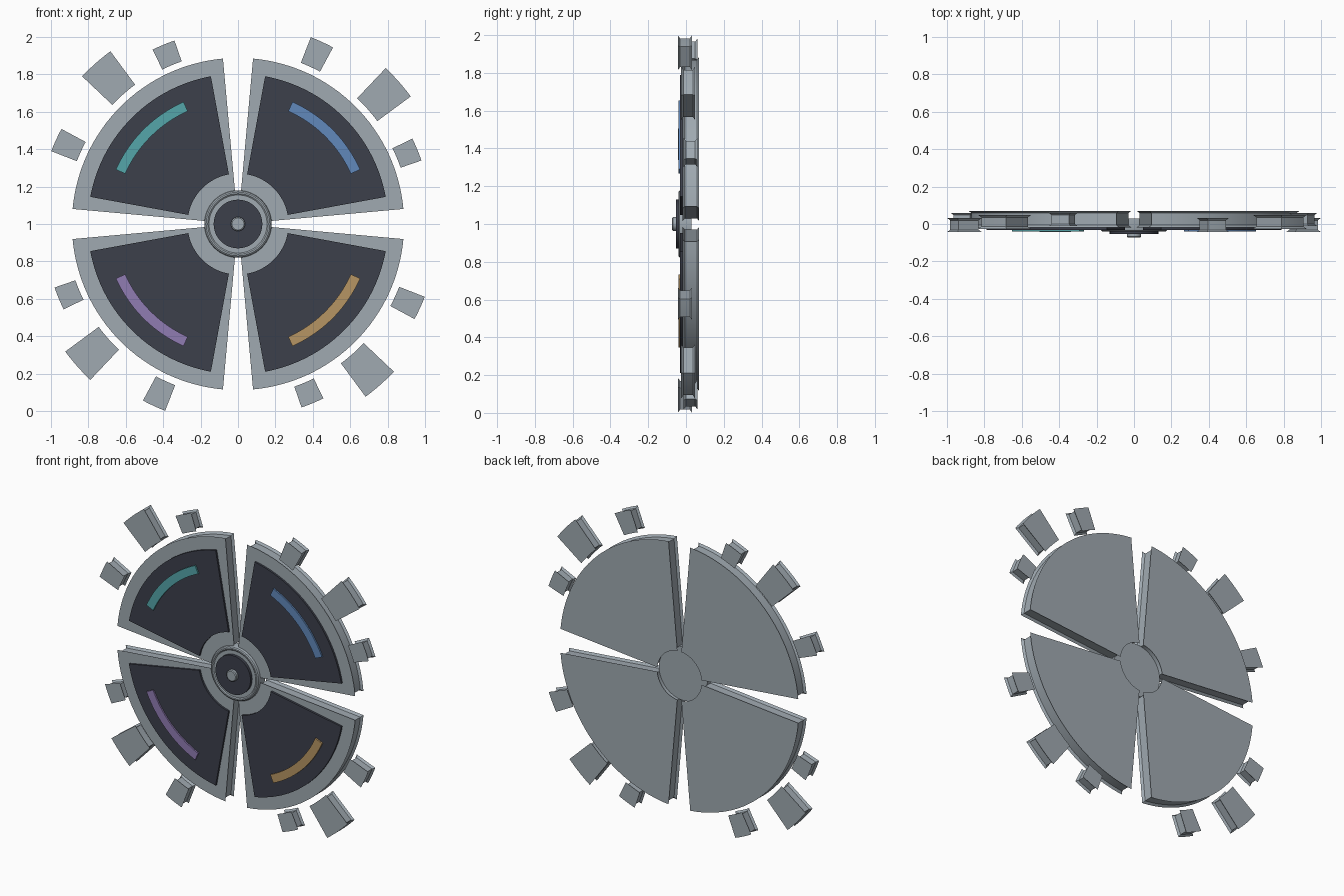
import bpy, bmesh
from math import sin, cos, asin, radians, pi

cube = bpy.data.objects.get("Cube")
if cube:
    bpy.data.objects.remove(cube, do_unlink=True)


def material(name, rgb):
    m = bpy.data.materials.new(name)
    m.use_nodes = True
    m.diffuse_color = (*rgb, 1)
    m.node_tree.nodes["Principled BSDF"].inputs["Base Color"].default_value = (*rgb, 1)
    return m


GREY = material("light steel", (0.35, 0.40, 0.44))
DARK = material("dark slate", (0.045, 0.050, 0.070))
BLUE = material("soft blue", (0.12, 0.25, 0.50))
TEAL = material("soft teal", (0.09, 0.38, 0.40))
PURPLE = material("soft purple", (0.28, 0.20, 0.45))
ORANGE = material("soft orange", (0.47, 0.30, 0.125))


def finish(name, bm, mat):
    bmesh.ops.recalc_face_normals(bm, faces=bm.faces)
    mesh = bpy.data.meshes.new(name)
    bm.to_mesh(mesh)
    bm.free()
    mesh.materials.append(mat)
    ob = bpy.data.objects.new(name, mesh)
    bpy.context.collection.objects.link(ob)
    bpy.ops.object.select_all(action="DESELECT")
    ob.select_set(True)
    bpy.context.view_layer.objects.active = ob
    bpy.ops.object.shade_smooth_by_angle(angle=radians(25))


def loft(name, rings, mat):
    """Join matching rings of points and close both ends."""
    bm = bmesh.new()
    loops = [[bm.verts.new(p) for p in ring] for ring in rings]
    n = len(loops[0])
    for a, b in zip(loops, loops[1:]):
        for i in range(n):
            j = (i + 1) % n
            bm.faces.new((a[i], a[j], b[j], b[i]))
    bm.faces.new(loops[0])
    bm.faces.new(loops[-1])
    finish(name, bm, mat)


def sector(name, r0, r1, mid, span, y0, y1, mat, groove=0.0, steps=32):
    """Ring segment standing in the xz plane, optionally grooved round its edge."""
    def outline(y, inset):
        pts = []
        for r, way in ((r1 - inset, 1), (r0 + inset, -1)):
            half = radians(span / 2) - asin(inset / r)
            for i in range(steps + 1):
                a = radians(mid) + way * half * (2 * i / steps - 1)
                pts.append((r * cos(a), y, 1 + r * sin(a)))
        return pts
    levels = [(y0, 0), (y1, 0)]
    if groove:
        levels[1:1] = [(y0 + 0.012, groove), (y1 - 0.012, groove)]
    loft(name, [outline(y, d) for y, d in levels], mat)


def turned(name, profile, mat, steps=64):
    """Round part on the central axis from (radius, y) pairs."""
    loft(name, [[(r * cos(2 * pi * i / steps), y, 1 + r * sin(2 * pi * i / steps))
                 for i in range(steps)] for r, y in profile], mat)


# Four quadrants, each with a plate, panel, coloured arc and three outer blocks
quadrants = (("upper_left", BLUE), ("upper_right", TEAL),
             ("lower_right", PURPLE), ("lower_left", ORANGE))
for k, (side, colour) in enumerate(quadrants):
    turn = 90 * k
    sector(side + "_plate", 0.165, 0.888, 45 + turn, 79.6, -0.018, 0.07, GREY, 0.014)
    sector(side + "_panel", 0.27, 0.803, 45 + turn, 69.2, -0.031, -0.017, DARK)
    sector(side + "_arc", 0.66, 0.715, 45 + turn, 42, -0.041, -0.03, colour)
    sector(side + "_large_block", 0.926, 1.148, 41.5 + turn, 10.1,
           -0.026, 0.048, GREY, 0.012, 6)
    sector(side + "_long_block", 0.925, 1.072, 65.2 + turn, 7,
           -0.043, 0.032, GREY, 0.012, 4)
    sector(side + "_short_block", 0.92, 1.038, 22.6 + turn, 7,
           -0.012, 0.06, GREY, 0.012, 4)

# Central hub with rounded front rim, dark disc and button
turned("hub", [(0.18, 0.03), (0.18, -0.025), (0.177, -0.034), (0.170, -0.039),
               (0.162, -0.039), (0.155, -0.034)], GREY)
turned("hub_disc", [(0.13, -0.03), (0.13, -0.053)], DARK)
turned("hub_button", [(0.038, -0.05), (0.038, -0.068), (0.032, -0.073)], GREY, 32)
